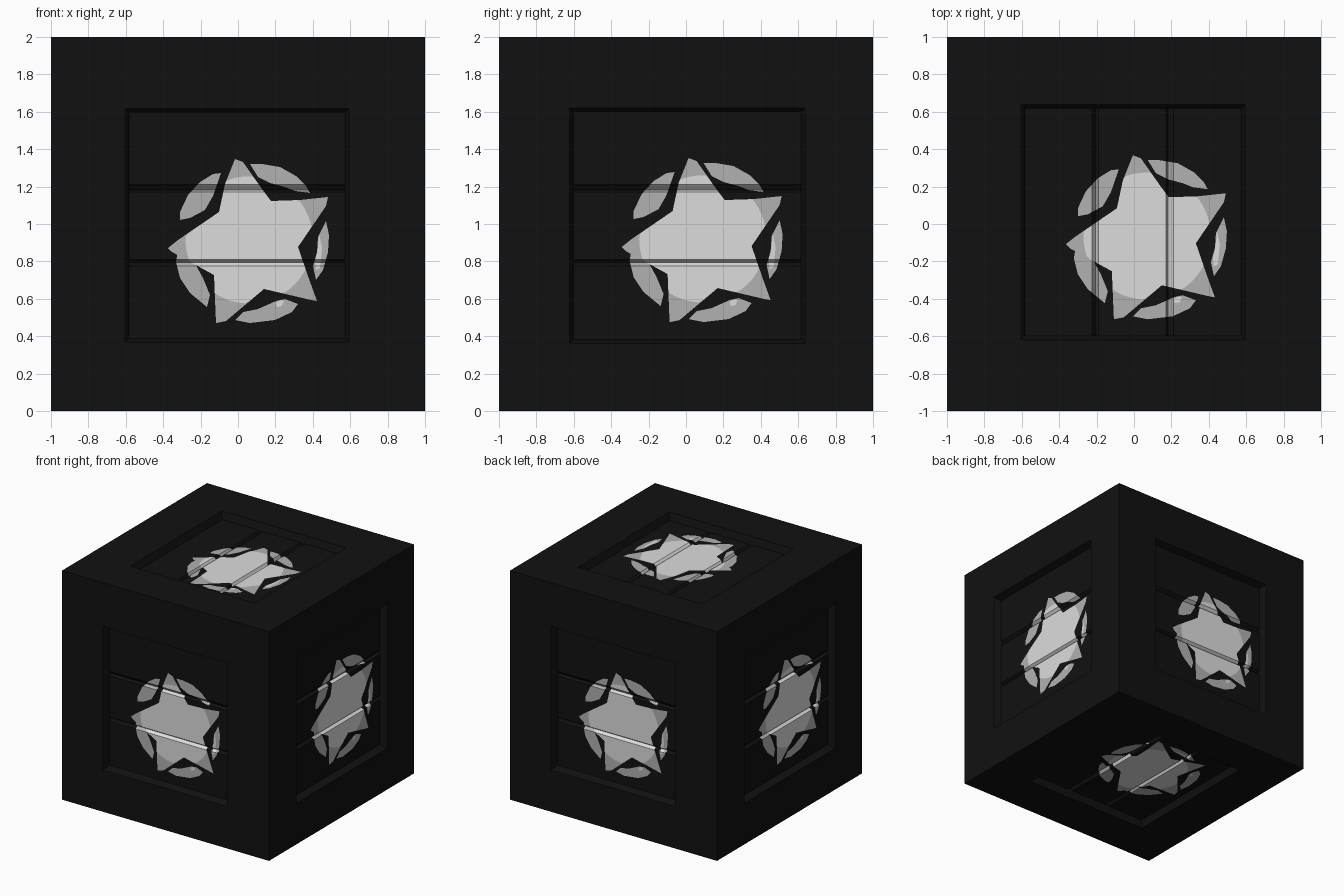
import bpy, bmesh, math
from mathutils import Vector

if "Cube" in bpy.data.objects:
    bpy.data.objects.remove(bpy.data.objects["Cube"])


def material(name, v):
    m = bpy.data.materials.new(name)
    m.diffuse_color = (v, v, v, 1)
    m.use_nodes = True
    m.node_tree.nodes["Principled BSDF"].inputs["Base Color"].default_value = m.diffuse_color
    return m


BLACK = material("matte black", 0.0055)
GREY = material("worn grey paint", 0.44)
LIGHT = material("light grey paint", 0.72)

CENTRE = Vector((0, 0, 1))
DEPTH, GROOVE = 0.06, 0.025
# start, bottom and end of each plank groove
GROOVES = [(-0.225, -0.207, -0.19), (0.17, 0.183, 0.21)]
BREAKS = [t for g in GROOVES for t in g]

# name, normal, right, up, grooves upright, panel centre, panel half sizes, star shift
SIDES = [
    ("front", (0, -1, 0), (1, 0, 0), (0, 0, 1), False, (-0.005, -0.008), (0.6, 0.625), (0, 0)),
    ("back", (0, 1, 0), (-1, 0, 0), (0, 0, 1), False, (-0.005, -0.008), (0.6, 0.625), (0, 0)),
    ("right", (1, 0, 0), (0, 1, 0), (0, 0, 1), False, (0.008, -0.01), (0.63, 0.63), (0.03, 0.005)),
    ("left", (-1, 0, 0), (0, -1, 0), (0, 0, 1), False, (0.008, -0.01), (0.63, 0.63), (0.03, 0.005)),
    ("top", (0, 0, 1), (1, 0, 0), (0, 1, 0), True, (-0.005, 0.01), (0.6, 0.63), (0.01, 0.02)),
    ("bottom", (0, 0, -1), (0, 1, 0), (1, 0, 0), False, (0.01, -0.005), (0.63, 0.6), (0.02, 0.01)),
]


def floor_depth(t):
    for a, b, c in GROOVES:
        if a < t <= b:
            return DEPTH + GROOVE * (t - a) / (b - a)
        if b < t < c:
            return DEPTH + GROOVE * (c - t) / (c - b)
    return DEPTH


def mapper(n, U, V):
    n, U, V = Vector(n), Vector(U), Vector(V)
    return lambda u, v, d: CENTRE + n * (1 - d) + U * u + V * v


def finish(name, bm, mats):
    me = bpy.data.meshes.new(name)
    bm.to_mesh(me)
    bm.free()
    for m in mats:
        me.materials.append(m)
    ob = bpy.data.objects.new(name, me)
    bpy.context.collection.objects.link(ob)


def px(points, scale=187):
    """Painted outlines, drawn in grid pixels around the face centre."""
    return [(x / scale, y / scale) for x, y in points]


# Painted star, the broken ring round it and small bright scuffs
STAR = px([(-3, 65), (5, 62), (24, 35), (33, 23), (62, 24), (90, 27), (88, 18), (60, -23),
           (71, -55), (79, -77), (73, -76), (26, -65), (-12, -97), (-22, -99), (-24, -51),
           (-66, -28), (-70, -24), (-60, -16), (-19, 12), (-13, 40)])
RING = [px(p) for p in (
    [(12, 60), (24, 60), (42, 57), (58, 48), (68, 38), (72, 31), (57, 33), (47, 37), (32, 41), (20, 47)],
    [(-17, 51), (-25, 50), (-38, 42), (-50, 29), (-58, 12), (-58, 4), (-48, 6), (-33, 14), (-25, 28)],
    [(88, 3), (91, -11), (90, -28), (85, -46), (78, -56), (75, -42), (79, -28), (80, -13)],
    [(-3, -96), (12, -99), (37, -96), (54, -88), (60, -80), (47, -75), (38, -77), (20, -85), (5, -88)],
    [(-60, -26), (-62, -38), (-58, -54), (-48, -69), (-31, -83), (-28, -71), (-35, -54), (-46, -34)])]
SCUFFS = [px(p) for p in (
    [(81, -10), (84, -24), (82, -44), (78, -46), (77, -38), (80, -24)],
    [(38, -79), (42, -76), (46, -77), (44, -82), (39, -83)])]


def bright_centre(outline, c=(0.06, -0.085), r=0.34):
    """Star outline clipped to a circle."""
    out = []
    for i, (x0, y0) in enumerate(outline):
        x1, y1 = outline[(i + 1) % len(outline)]
        for k in range(8):
            x, y = x0 + (x1 - x0) * k / 8 - c[0], y0 + (y1 - y0) * k / 8 - c[1]
            f = min(1, r / math.hypot(x, y))
            out.append((c[0] + x * f, c[1] + y * f))
    return out


# Crate body: frame, sloped recess walls and grooved planks on every side
body = bmesh.new()
for name, n, U, V, upright, (cu, cv), (hu, hv), shift in SIDES:
    place = mapper(n, U, V)

    def face(pts):
        f = body.faces.new([body.verts.new(place(*p)) for p in pts])
        f.normal_update()
        if f.normal.dot(Vector(n)) < 0:
            f.normal_flip()

    def rect(w, d):
        return [(cu + su * (hu - w), cv + sv * (hv - w), d)
                for su, sv in ((-1, -1), (1, -1), (1, 1), (-1, 1))]

    loops = [[(-1, -1, 0), (1, -1, 0), (1, 1, 0), (-1, 1, 0)], rect(0, 0), rect(0.022, DEPTH)]
    for outer, inner in zip(loops, loops[1:]):
        for i in range(4):
            j = (i + 1) % 4
            face([outer[i], outer[j], inner[j], inner[i]])
    (u0, v0, _), (u1, v1, _) = loops[2][0], loops[2][2]
    (s0, s1), (t0, t1) = ((v0, v1), (u0, u1)) if upright else ((u0, u1), (v0, v1))

    def st(s, t):
        return (t, s, floor_depth(t)) if upright else (s, t, floor_depth(t))

    cuts = [t0] + BREAKS + [t1]
    for a, b in zip(cuts, cuts[1:]):
        face([st(s0, a), st(s1, a), st(s1, b), st(s0, b)])
    for g in GROOVES:
        for s in (s0, s1):
            face([st(s, t) for t in g])
bmesh.ops.remove_doubles(body, verts=body.verts, dist=1e-5)
finish("crate_body", body, [BLACK])

# Painted emblem on each panel, following the grooves
layers = [(0, 0.003, [STAR] + RING), (1, 0.005, [bright_centre(STAR)] + SCUFFS)]
for name, n, U, V, upright, _, _, (du, dv) in SIDES:
    place = mapper(n, U, V)
    bm = bmesh.new()
    for mat, lift, shapes in layers:
        for shape in shapes:
            f = bm.faces.new([bm.verts.new((x + du, y + dv, lift)) for x, y in shape])
            f.material_index = mat
    bmesh.ops.triangulate(bm, faces=bm.faces[:])
    axis = Vector((1, 0, 0)) if upright else Vector((0, 1, 0))
    for t in BREAKS:
        bmesh.ops.bisect_plane(bm, geom=bm.verts[:] + bm.edges[:] + bm.faces[:],
                               plane_co=axis * t, plane_no=axis)
    for v in bm.verts:
        x, y, lift = v.co
        v.co = place(x, y, floor_depth(x if upright else y) - lift)
    bm.normal_update()
    for f in bm.faces:
        if f.normal.dot(Vector(n)) < 0:
            f.normal_flip()
    finish(name + "_star_emblem", bm, [GREY, LIGHT])
